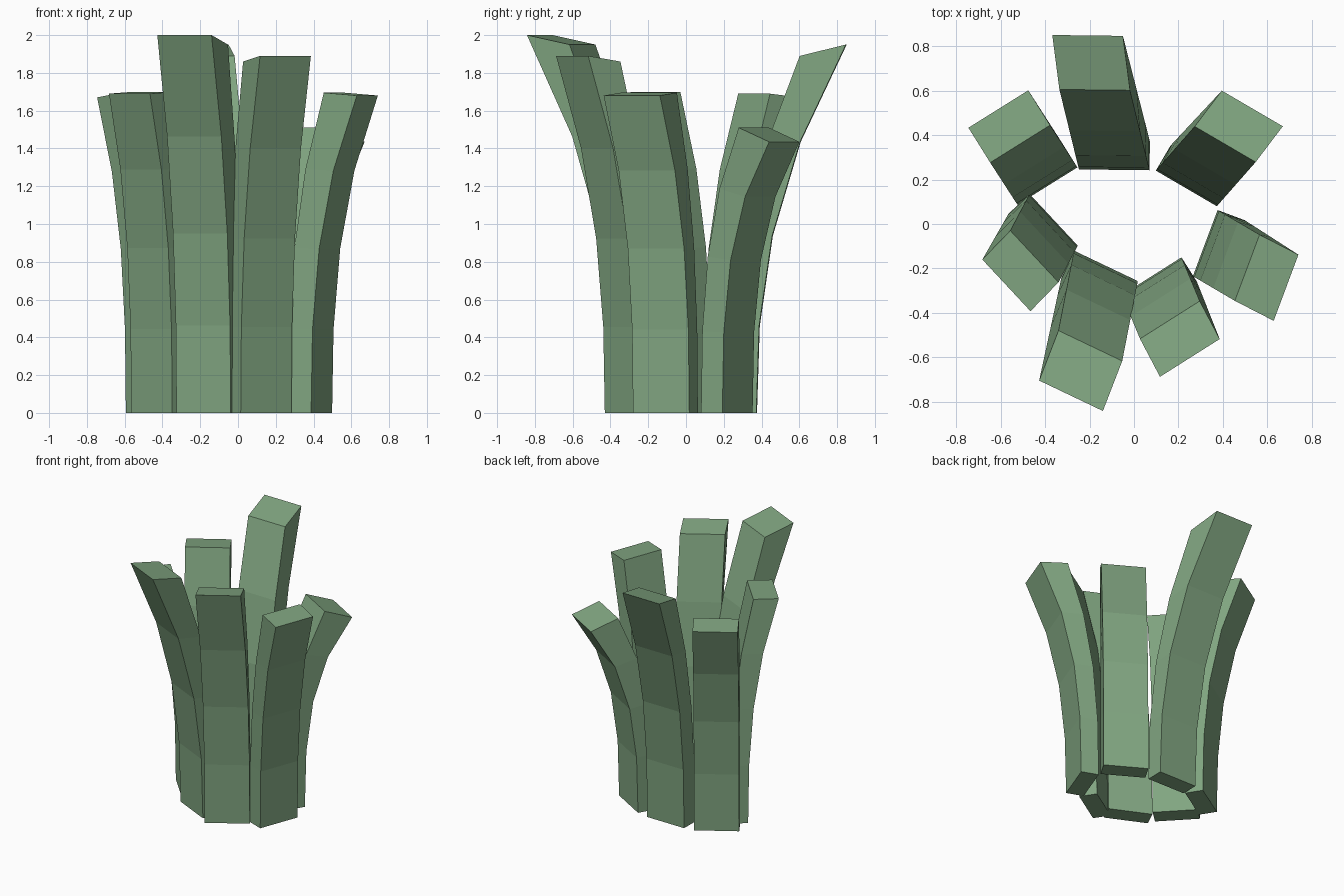
import bpy, bmesh
from math import radians, cos, sin
from mathutils import Vector

if "Cube" in bpy.data.objects:
    bpy.data.objects.remove(bpy.data.objects["Cube"])

WIDTH, THICK, STEPS, STEP_Z = 0.318, 0.13, 4, 0.45

green = bpy.data.materials.new("leaf_green")
green.diffuse_color = (0.22, 0.38, 0.22, 1)
green.use_nodes = True
green.node_tree.nodes["Principled BSDF"].inputs["Base Color"].default_value = green.diffuse_color


def leaf(name, base, angle, top_in, top_out):
    """Square-cut blade that curves outward; corners are the first of each edge."""
    a = radians(angle)
    along = Vector((cos(a), sin(a), 0)) * WIDTH
    outward = Vector((sin(a), -cos(a), 0)) * THICK
    inner = Vector((*base, 0))
    paths = ((inner, Vector(top_in)), (inner + outward, Vector(top_out)))
    bm = bmesh.new()
    rings = []
    for i in range(STEPS + 1):
        t = i / STEPS
        pts = []
        for lo, hi in paths:
            p = lo.lerp(hi, t ** 2.5)
            p.z = STEP_Z * i + (hi.z - STEP_Z * STEPS) * t * t
            pts.append(p)
        p, q = pts
        rings.append([bm.verts.new(v) for v in (p, q, q + along, p + along)])
    for r, s in zip(rings, rings[1:]):
        for k in range(4):
            n = (k + 1) % 4
            bm.faces.new((r[k], r[n], s[n], s[k]))
    bm.faces.new(rings[0][::-1])
    bm.faces.new(rings[-1])
    bmesh.ops.recalc_face_normals(bm, faces=bm.faces)
    me = bpy.data.meshes.new(name)
    bm.to_mesh(me)
    bm.free()
    me.materials.append(green)
    bpy.context.collection.objects.link(bpy.data.objects.new(name, me))


# Seven leaves in a ring, counter-clockwise seen from above
leaf("leaf_right", (0.265, -0.235), 69.5, (0.454, -0.346, 1.695), (0.629, -0.436, 1.68))
leaf("leaf_back_right", (0.373, 0.08), 149.7, (0.548, 0.279, 1.51), (0.67, 0.44, 1.435))
leaf("leaf_back", (0.07, 0.242), 179.3, (-0.018, 0.602, 1.89), (-0.05, 0.847, 1.95))
leaf("leaf_back_left", (-0.255, 0.255), 212, (-0.378, 0.445, 1.69), (-0.476, 0.602, 1.67))
leaf("leaf_left", (-0.47, 0.135), 313, (-0.557, -0.03, 1.70), (-0.683, -0.16, 1.69))
leaf("leaf_front", (-0.27, -0.12), 334.5, (-0.34, -0.48, 1.95), (-0.427, -0.705, 2.0))
leaf("leaf_front_right", (-0.055, -0.32), 32.3, (0.027, -0.517, 1.86), (0.117, -0.688, 1.89))
